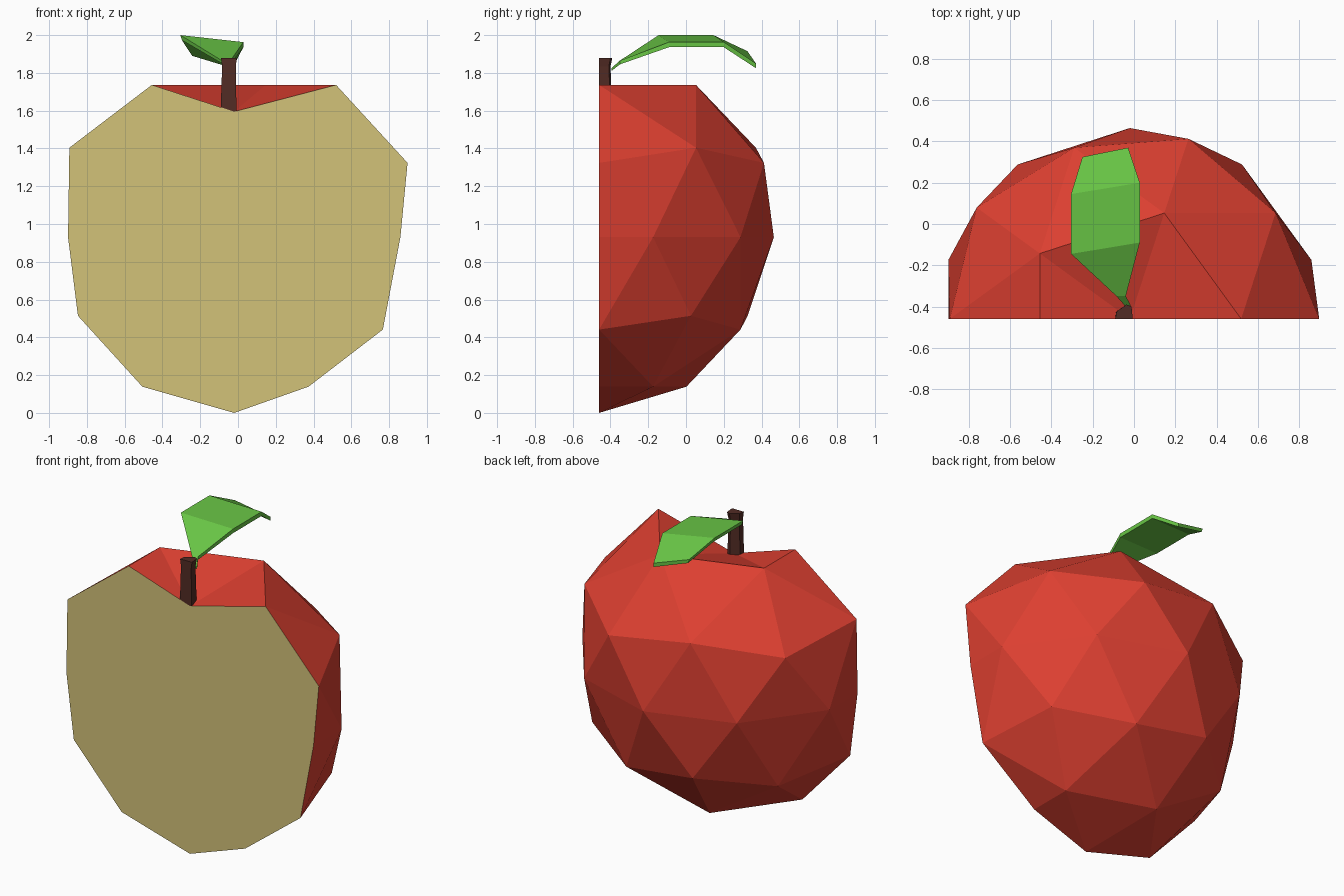
import bpy, bmesh

if "Cube" in bpy.data.objects:
    bpy.data.objects.remove(bpy.data.objects["Cube"])

CUT_Y = -0.46


def material(name, color):
    m = bpy.data.materials.new(name)
    m.diffuse_color = (*color, 1)
    m.use_nodes = True
    m.node_tree.nodes["Principled BSDF"].inputs["Base Color"].default_value = m.diffuse_color
    return m


def finish(bm, name, *mats):
    bmesh.ops.recalc_face_normals(bm, faces=bm.faces)
    mesh = bpy.data.meshes.new(name)
    bm.to_mesh(mesh)
    bm.free()
    for m in mats:
        mesh.materials.append(m)
    ob = bpy.data.objects.new(name, mesh)
    bpy.context.collection.objects.link(ob)
    return ob


def loft(rings, name, mat):
    """Skin a list of equal-length closed rings and cap both ends."""
    bm = bmesh.new()
    vs = [[bm.verts.new(p) for p in r] for r in rings]
    n = len(vs[0])
    for a, b in zip(vs, vs[1:]):
        for i in range(n):
            j = (i + 1) % n
            bm.faces.new((a[i], a[j], b[j], b[i]))
    bm.faces.new(vs[0])
    bm.faces.new(vs[-1])
    return finish(bm, name, mat)


red = material("skin_red", (0.72, 0.05, 0.03))
cream = material("flesh_cream", (0.65, 0.54, 0.19))
brown = material("stem_brown", (0.085, 0.025, 0.018))
green = material("leaf_green", (0.14, 0.56, 0.06))

# Half fruit: icosphere cut in half, wider above, with a dimpled top
bm = bmesh.new()
bmesh.ops.create_icosphere(bm, subdivisions=2, radius=1)
cut = bmesh.ops.bisect_plane(bm, geom=bm.verts[:] + bm.edges[:] + bm.faces[:],
                             dist=1e-4, plane_co=(0, 0, 0),
                             plane_no=(0, 1, 0), clear_inner=True)
rim = [e for e in bm.edges if e.is_boundary]
for f in bmesh.ops.holes_fill(bm, edges=rim, sides=0)["faces"]:
    f.material_index = 1
for v in bm.verts:
    x, y, z = v.co
    upper = z > 0.01
    s = 1.026 if upper else 0.925
    if z > 0.99:
        nz = 1.595
    else:
        nz = 0.866 + 1.023 * z if upper else 0.93 * (1 + z)
    v.co = (x * s - 0.02, y * s + CUT_Y, nz)
finish(bm, "half_fruit", red, cream)

# Stem: half prism with a slight waist near the top
section = [(-0.042, 0), (-0.037, 0.035), (0.012, 0.07), (0.036, 0.06), (0.042, 0)]
stem = []
for z, s, cx in [(1.59, 1.0, -0.05), (1.835, 0.86, -0.048), (1.88, 1.0, -0.048)]:
    stem.append([(cx + x * s, CUT_Y + y * s, z) for x, y in section])
loft(stem, "stem", brown)

# Leaf: arched blade given as left/right edge pairs with a thickness
blade = [((-0.045, -0.395, 1.825), (-0.015, -0.395, 1.825)),
         ((-0.085, -0.35, 1.865), (-0.04, -0.35, 1.865)),
         ((-0.305, -0.145, 2.0), (0.028, -0.09, 1.963)),
         ((-0.305, 0.145, 2.0), (0.028, 0.20, 1.963)),
         ((-0.25, 0.325, 1.915), (-0.028, 0.37, 1.85))]
leaf = []
for (l, r), t in zip(blade, (0.015, 0.02, 0.027, 0.027, 0.025)):
    leaf.append([l, r, (r[0], r[1], r[2] - t), (l[0] + 0.008, l[1], l[2] - t)])
loft(leaf, "leaf", green)
